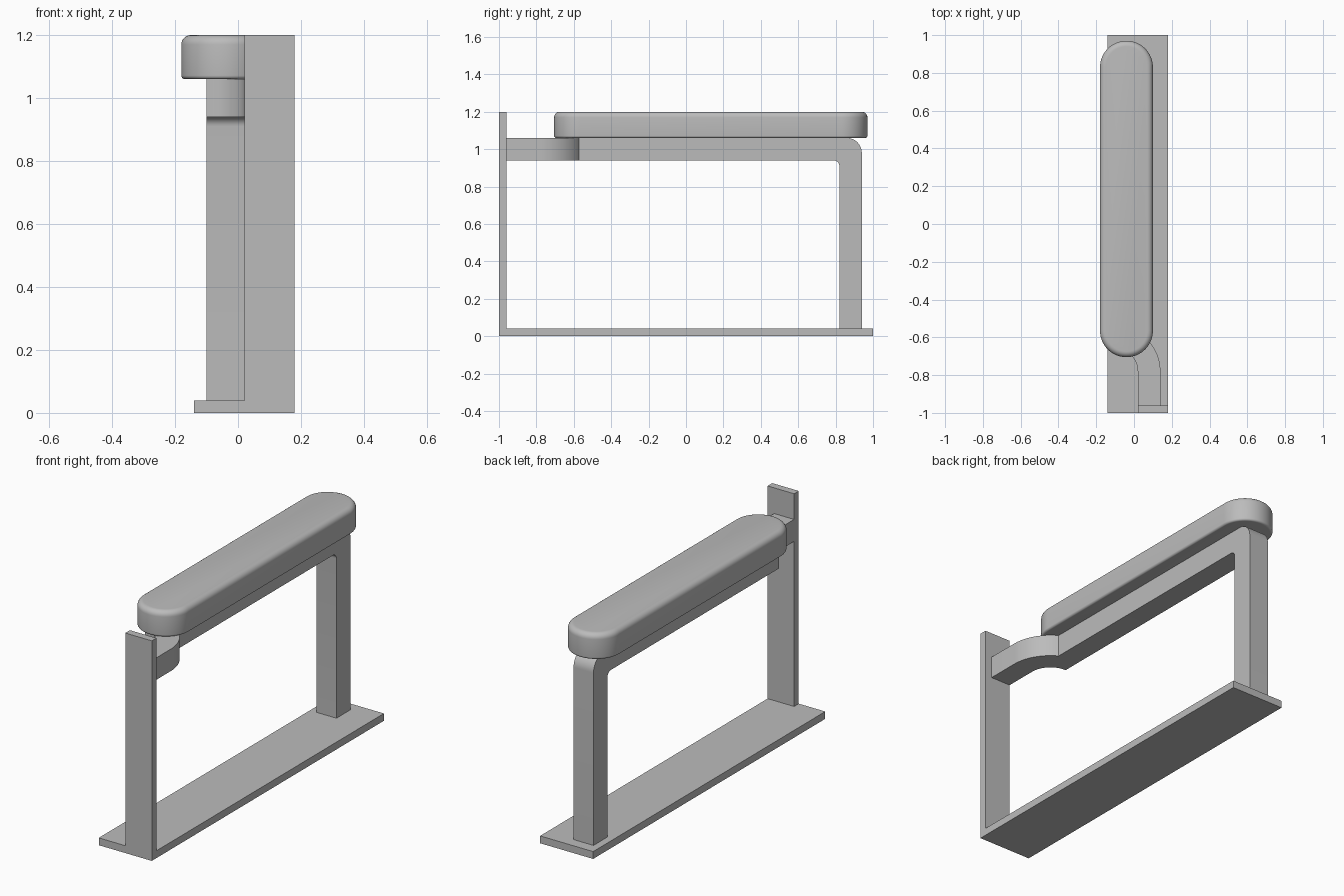
import bpy
import bmesh
from math import cos, sin, pi, acos, radians

if "Cube" in bpy.data.objects:
    bpy.data.objects.remove(bpy.data.objects["Cube"])

grey = bpy.data.materials.new("plain_grey")
grey.use_nodes = True
colour = (0.5, 0.5, 0.5, 1)
grey.diffuse_color = colour
grey.node_tree.nodes["Principled BSDF"].inputs["Base Color"].default_value = colour


def arc(cx, cy, r, start, end, steps=16):
    angles = [start + (end - start) * i / steps for i in range(steps + 1)]
    return [(cx + r * cos(a), cy + r * sin(a)) for a in angles]


def prism(name, outline, low, high, place, rims=()):
    """Extrude an outline from low to high; rims are (height, radius) roundings."""
    bm = bmesh.new()
    base = bm.faces.new([bm.verts.new(place(u, v, low)) for u, v in outline])
    top = bmesh.ops.extrude_face_region(bm, geom=[base])["geom"]
    shift = [b - a for a, b in zip(place(0, 0, low), place(0, 0, high))]
    bmesh.ops.translate(bm, vec=shift, verts=[g for g in top if isinstance(g, bmesh.types.BMVert)])
    for height, radius in rims:
        edges = [e for e in bm.edges if all(abs(v.co.z - height) < 1e-4 for v in e.verts)]
        bmesh.ops.bevel(bm, geom=edges, offset=radius, segments=6, profile=0.5, affect='EDGES')
    bmesh.ops.recalc_face_normals(bm, faces=bm.faces)
    mesh = bpy.data.meshes.new(name)
    bm.to_mesh(mesh)
    bm.free()
    mesh.materials.append(grey)
    obj = bpy.data.objects.new(name, mesh)
    bpy.context.collection.objects.link(obj)
    bpy.ops.object.select_all(action='DESELECT')
    obj.select_set(True)
    bpy.context.view_layer.objects.active = obj
    bpy.ops.object.shade_smooth_by_angle(angle=radians(30))
    return obj


def plan(u, v, w):
    return (u, v, w)


def side(u, v, w):
    return (w, u, v)


def rectangle(x0, x1, y0, y1):
    return [(x0, y0), (x1, y0), (x1, y1), (x0, y1)]


# Floor plate and wall plate
prism("floor_plate", rectangle(-0.14, 0.18, -1, 1), 0, 0.04, plan)
prism("wall_plate", rectangle(0.02, 0.18, -1, -0.96), 0.04, 1.2, plan)

# Rail bending down into the rear leg
low, high, rail_start = 0.94, 1.06, -0.66
rail = [(rail_start, low)]
rail += arc(0.79, low - 0.03, 0.03, pi / 2, 0, 8)
rail += [(0.82, 0.04), (0.94, 0.04)]
rail += arc(0.86, high - 0.08, 0.08, 0, pi / 2, 12)
rail += [(rail_start, high)]
prism("rail_and_leg", rail, -0.10, 0.02, side)

# Curved arm from the wall plate into the side of the rail
arm = [(0.02, -0.96), (0.14, -0.96)]
arm += arc(-0.10, -0.78, 0.24, 0, acos(0.5))
arm += [(0.02, rail_start)]
arm += arc(-0.10, -0.78, 0.12, pi / 2, 0)
prism("curved_arm", arm, low, high, plan)

# Rounded arm pad
pad = arc(-0.04, 0.83, 0.14, 0, pi, 32) + arc(-0.04, -0.565, 0.14, pi, 2 * pi, 32)
prism("arm_pad", pad, 1.06, 1.2, plan, rims=[(1.2, 0.03), (1.06, 0.012)])
